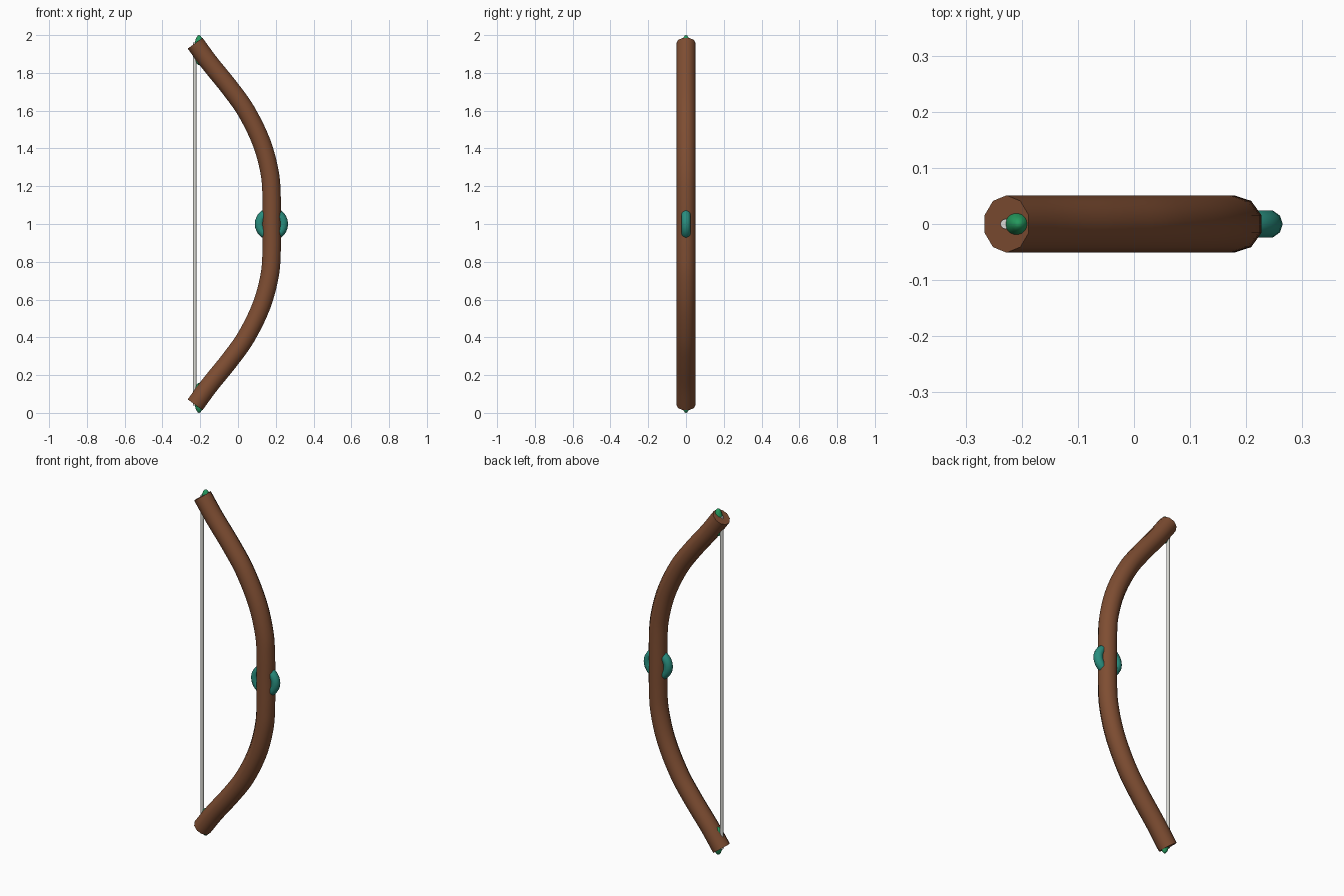
import bpy, bmesh, math
from mathutils import Vector

if "Cube" in bpy.data.objects:
    bpy.data.objects.remove(bpy.data.objects["Cube"])


def material(name, rgb):
    m = bpy.data.materials.new(name)
    m.diffuse_color = (*rgb, 1)
    m.use_nodes = True
    m.node_tree.nodes["Principled BSDF"].inputs["Base Color"].default_value = m.diffuse_color
    return m


WOOD = material("brown wood", (0.21, 0.075, 0.032))
TEAL = material("teal grip", (0.022, 0.27, 0.21))
GREEN = material("green tip", (0.018, 0.32, 0.11))
CORD = material("pale cord", (0.70, 0.70, 0.66))


def finish(obj, name, mat):
    obj.name = name
    obj.data.materials.clear()
    obj.data.materials.append(mat)
    bpy.ops.object.select_all(action='DESELECT')
    obj.select_set(True)
    bpy.context.view_layer.objects.active = obj
    bpy.ops.object.shade_smooth_by_angle(angle=math.radians(50))
    return obj


# Limb: upper half path (x, z), mirrored about z = 1
half = [(-0.227, 1.957), (-0.15, 1.852), (-0.045, 1.722), (0.045, 1.595),
        (0.125, 1.43), (0.168, 1.27), (0.178, 1.14)]
ctrl = half + [(0.178, 1.0)] + [(x, 2 - z) for x, z in reversed(half)]
ctrl = [Vector((x, 0, z)) for x, z in ctrl]


def smooth_path(pts, steps):
    # Catmull-Rom through the control points
    ext = [2 * pts[0] - pts[1]] + pts + [2 * pts[-1] - pts[-2]]
    out = []
    for i in range(1, len(ext) - 2):
        a, b, c, d = ext[i - 1:i + 3]
        for s in range(steps):
            t = s / steps
            out.append(0.5 * (2 * b + (c - a) * t + (2 * a - 5 * b + 4 * c - d) * t ** 2
                              + (3 * b - a - 3 * c + d) * t ** 3))
    return out + [pts[-1]]


def tube(name, path, radius, sides, mat):
    bm = bmesh.new()
    rings = []
    for i, p in enumerate(path):
        tan = (path[min(i + 1, len(path) - 1)] - path[max(i - 1, 0)]).normalized()
        across = Vector((0, 1, 0))
        out = across.cross(tan)
        rings.append([bm.verts.new(p + radius * (across * math.cos(k * math.tau / sides)
                                                 + out * math.sin(k * math.tau / sides)))
                      for k in range(sides)])
    for r0, r1 in zip(rings, rings[1:]):
        for k in range(sides):
            n = (k + 1) % sides
            bm.faces.new((r0[k], r0[n], r1[n], r1[k]))
    bm.faces.new(rings[0])
    bm.faces.new(rings[-1])
    bmesh.ops.recalc_face_normals(bm, faces=bm.faces)
    me = bpy.data.meshes.new(name)
    bm.to_mesh(me)
    bm.free()
    obj = bpy.data.objects.new(name, me)
    bpy.context.collection.objects.link(obj)
    return finish(obj, name, mat)


tube("bow_limb", smooth_path(ctrl, 5), 0.051, 10, WOOD)

# String between the limb ends
tube("bow_string", [Vector((-0.229, 0, 0.04)), Vector((-0.229, 0, 1.96))], 0.009, 10, CORD)

# Grip ring around the middle
bpy.ops.mesh.primitive_torus_add(location=(0.177, 0, 1.0), rotation=(math.pi / 2, 0, 0),
                                 major_radius=0.063, minor_radius=0.025,
                                 major_segments=28, minor_segments=10)
finish(bpy.context.object, "grip_ring", TEAL)

# Tip nocks, long ovals through the limb ends
for name, z in (("upper_nock", 1.92), ("lower_nock", 0.08)):
    bpy.ops.mesh.primitive_uv_sphere_add(segments=16, ring_count=12, radius=1,
                                         location=(-0.206, 0, z))
    nock = bpy.context.object
    nock.scale = (0.026, 0.025, 0.08)
    bpy.ops.object.transform_apply(location=False, rotation=False, scale=True)
    finish(nock, name, GREEN)
